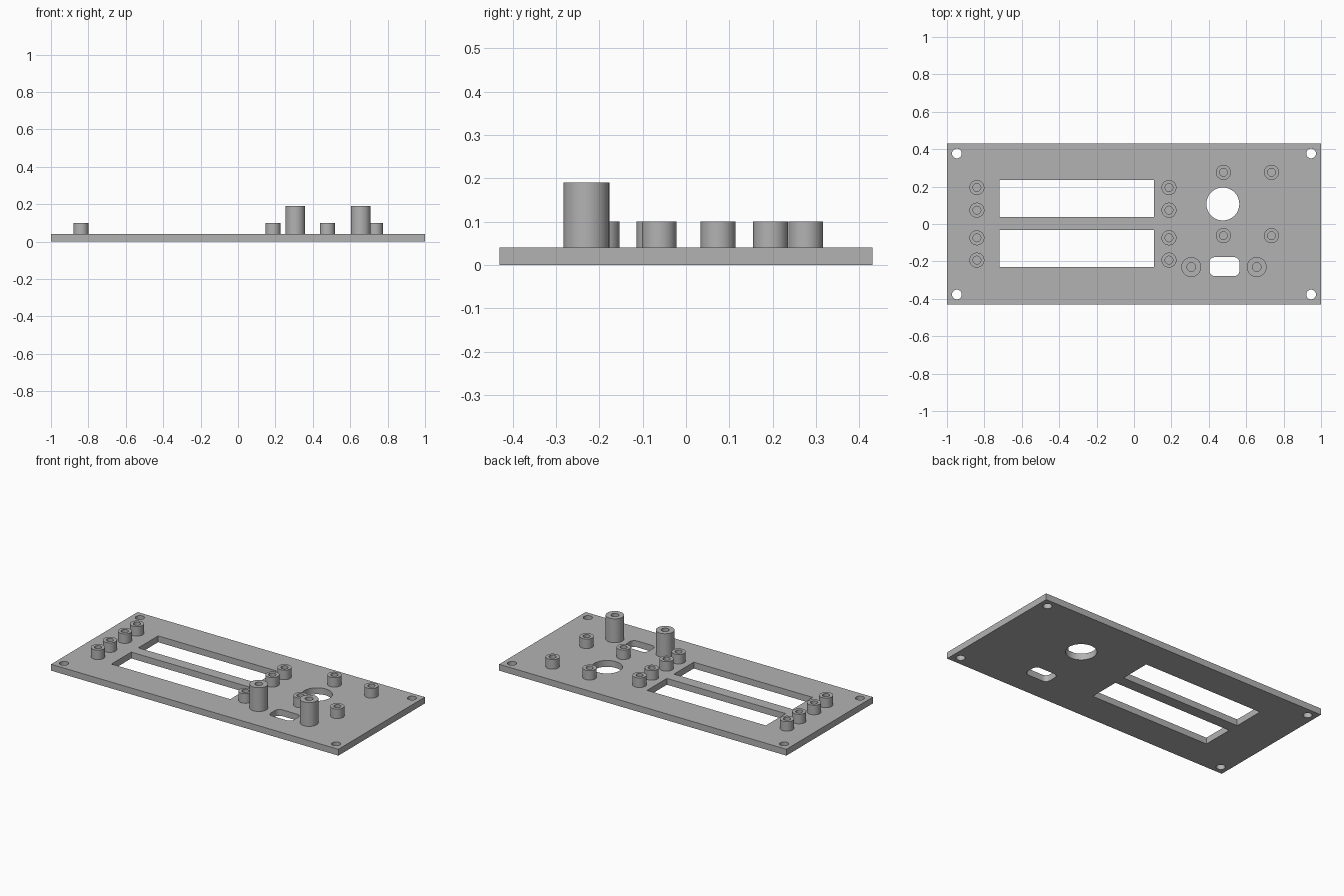
import bpy
import bmesh
from math import cos, sin, pi, radians

default = bpy.data.objects.get("Cube")
if default:
    bpy.data.objects.remove(default, do_unlink=True)

PLATE_TOP = 0.04
GREY = (0.45, 0.45, 0.45, 1)

grey = bpy.data.materials.new("panel grey")
grey.use_nodes = True
grey.diffuse_color = GREY
grey.node_tree.nodes["Principled BSDF"].inputs["Base Color"].default_value = GREY


def finish(name, bm):
    """Turn a bmesh into a shaded, coloured object."""
    bmesh.ops.recalc_face_normals(bm, faces=bm.faces)
    mesh = bpy.data.meshes.new(name)
    bm.to_mesh(mesh)
    bm.free()
    mesh.materials.append(grey)
    obj = bpy.data.objects.new(name, mesh)
    bpy.context.collection.objects.link(obj)
    bpy.ops.object.select_all(action='DESELECT')
    obj.select_set(True)
    bpy.context.view_layer.objects.active = obj
    bpy.ops.object.shade_smooth_by_angle(angle=radians(30))
    return obj


def circle(x, y, r, n=48):
    return [(x + r * cos(2 * pi * i / n), y + r * sin(2 * pi * i / n)) for i in range(n)]


def rectangle(x0, x1, y0, y1):
    return [(x0, y0), (x1, y0), (x1, y1), (x0, y1)]


def rounded_rectangle(x0, x1, y0, y1, r, steps=8):
    corners = [(x1 - r, y1 - r), (x0 + r, y1 - r), (x0 + r, y0 + r), (x1 - r, y0 + r)]
    return [(cx + r * cos(pi / 2 * (q + i / steps)), cy + r * sin(pi / 2 * (q + i / steps)))
            for q, (cx, cy) in enumerate(corners) for i in range(steps + 1)]


def make_plate(name, loops, height):
    """Fill the outline around its openings, then extrude upward."""
    bm = bmesh.new()
    for loop in loops:
        verts = [bm.verts.new((x, y, 0)) for x, y in loop]
        for a, b in zip(verts, verts[1:] + verts[:1]):
            bm.edges.new((a, b))
    bmesh.ops.triangle_fill(bm, edges=bm.edges[:], use_beauty=True, normal=(0, 0, 1))
    result = bmesh.ops.extrude_face_region(bm, geom=bm.faces[:], use_keep_orig=True)
    top = [g for g in result["geom"] if isinstance(g, bmesh.types.BMVert)]
    bmesh.ops.translate(bm, verts=top, vec=(0, 0, height))
    return finish(name, bm)


def make_tube(name, x, y, outer, inner, top, n=48):
    """Hollow post standing on the plate."""
    bm = bmesh.new()
    base = PLATE_TOP - 0.005
    profile = [(outer, base), (outer, top), (inner, top), (inner, base)]
    rings = [[bm.verts.new((px, py, z)) for px, py in circle(0, 0, r, n)] for r, z in profile]
    for a, b in zip(rings, rings[1:] + rings[:1]):
        for i in range(n):
            j = (i + 1) % n
            bm.faces.new((a[i], a[j], b[j], b[i]))
    finish(name, bm).location = (x, y, 0)


# Panel with corner holes, two display slots, a round port and a rounded port
outline = rectangle(-1, 1, -0.43, 0.43)
openings = [circle(sx * 0.947, sy * 0.377, 0.026) for sx in (-1, 1) for sy in (-1, 1)]
openings += [rectangle(-0.72, 0.107, y, y + 0.197) for y in (0.037, -0.23)]
openings.append(circle(0.475, 0.107, 0.088, 64))
openings.append(rounded_rectangle(0.403, 0.564, -0.279, -0.177, 0.03))
make_plate("panel", [outline] + openings, PLATE_TOP)

# Short bosses: four at each end of the slots, four around the round port
bosses = [(x, y) for x in (-0.84, 0.187) for y in (0.195, 0.074, -0.074, -0.193)]
bosses += [(x, y) for x in (0.478, 0.735) for y in (0.276, -0.062)]
for i, (x, y) in enumerate(bosses):
    make_tube(f"short_boss_{i + 1}", x, y, 0.04, 0.021, 0.1)

# Tall standoffs either side of the rounded port
for name, x in (("right", 0.306), ("left", 0.656)):
    make_tube(f"tall_standoff_{name}", x, -0.23, 0.053, 0.023, 0.19)
